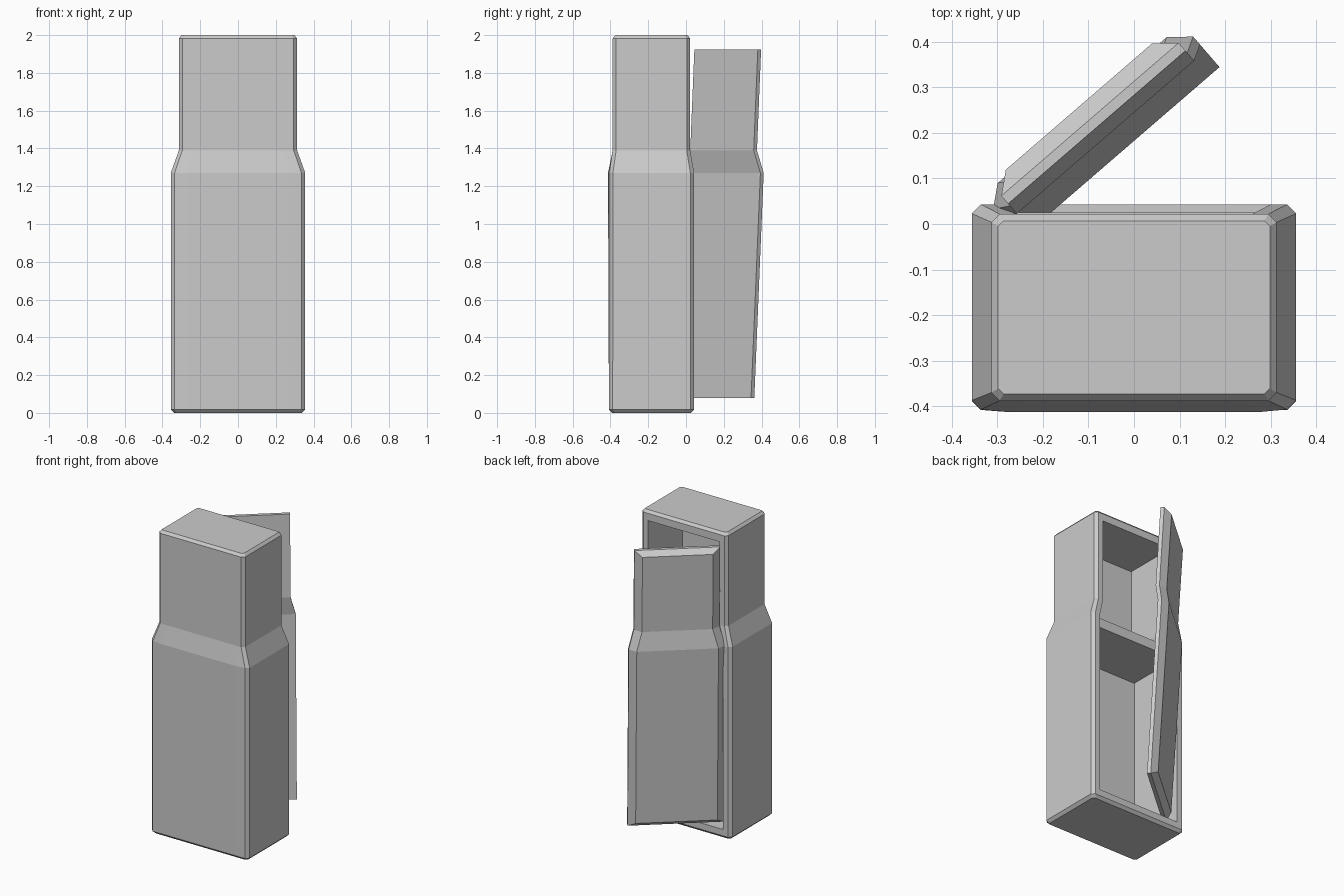
import bpy
import math
import bmesh
from mathutils import Matrix

if "Cube" in bpy.data.objects:
    bpy.data.objects.remove(bpy.data.objects["Cube"])


def loft(name, rings, hide=False):
    """Join equal-length closed rings with quads and cap both ends."""
    bm = bmesh.new()
    loops = [[bm.verts.new(p) for p in ring] for ring in rings]
    n = len(loops[0])
    for a, b in zip(loops, loops[1:]):
        for i in range(n):
            j = (i + 1) % n
            bm.faces.new((a[i], a[j], b[j], b[i]))
    return bm, loops


def finish(name, bm):
    bmesh.ops.recalc_face_normals(bm, faces=bm.faces)
    mesh = bpy.data.meshes.new(name)
    bm.to_mesh(mesh)
    bm.free()
    obj = bpy.data.objects.new(name, mesh)
    bpy.context.collection.objects.link(obj)
    return obj


def section(z, w, y0, y1, c=0.02, bulge=0.0):
    """Chamfered rectangle at height z, with a slight bulge on the front."""
    right = [(w * 0.76, y0), (w - c, y0 + bulge), (w, y0 + bulge + c),
             (w, y1 - c), (w - c, y1)]
    left = [(-x, y) for x, y in reversed(right)]
    return [(x, y, z) for x, y in right + left]


# Cabinet shell: wide lower part, shoulder, narrower upper part
bm, loops = loft("cabinet", [
    section(0.0, 0.338, -0.39, 0.026, 0.014),
    section(0.018, 0.356, -0.408, 0.043),
    section(1.27, 0.356, -0.413, 0.043, bulge=0.006),
    section(1.39, 0.313, -0.388, 0.022, 0.018),
    section(1.983, 0.313, -0.388, 0.022, 0.018),
    section(2.0, 0.298, -0.373, 0.007, 0.012),
])
bm.faces.new(loops[0])
bm.faces.new(loops[-1])
cabinet = finish("cabinet", bm)

# Cutter for the open back, following the same stepped outline
bm, loops = loft("cavity_cutter", [
    [(x, y, z) for x, y in ((w, yf), (w, 0.2), (-w, 0.2), (-w, yf))]
    for z, w, yf in ((0.06, 0.30, -0.355), (1.27, 0.30, -0.355),
                     (1.39, 0.26, -0.335), (1.935, 0.26, -0.335))])
bm.faces.new(loops[0])
bm.faces.new(loops[-1])
cutter = finish("cavity_cutter", bm)
cutter.hide_render = True
cutter.hide_set(True)
cut = cabinet.modifiers.new("cavity", 'BOOLEAN')
cut.operation = 'DIFFERENCE'
cut.solver = 'EXACT'
cut.object = cutter

# Inner shelf just below the shoulder
bm = bmesh.new()
bmesh.ops.create_cube(bm, size=1.0, matrix=Matrix.Translation((0, -0.17, 1.222))
                      @ Matrix.Diagonal((0.604, 0.39, 0.064, 1)))
finish("shelf", bm)

# Door: stepped panel with bevelled outside, tilted slightly and swung open
ANGLE = math.radians(40.8)
CENTRE = 0.077
LEVELS = ((0.08, 0.29, 0.138), (1.27, 0.29, 0.2035),
          (1.39, 0.257, 0.185), (1.925, 0.257, 0.214))


def door_ring(depth, inset, trim):
    half = []
    for (z, w, t), end in zip(LEVELS, (1, 0, 0, -1)):
        half.append((w - inset, t + depth, z + end * trim))
    ring = half + [(-s, t, z) for s, t, z in reversed(half)]
    turn = Matrix.Rotation(ANGLE, 4, 'Z')
    return [turn @ Matrix.Translation((CENTRE, 0, 0)) @ Matrix.Translation(p)
            @ Matrix.Identity(4).to_translation() for p in ring]


bm, loops = loft("door", [door_ring(0, 0, 0), door_ring(0.023, 0, 0),
                          door_ring(0.06, 0.045, 0.03)])
for loop in (loops[0], loops[-1]):
    for i in range(3):
        bm.faces.new((loop[i], loop[i + 1], loop[6 - i], loop[7 - i]))
finish("door", bm)
